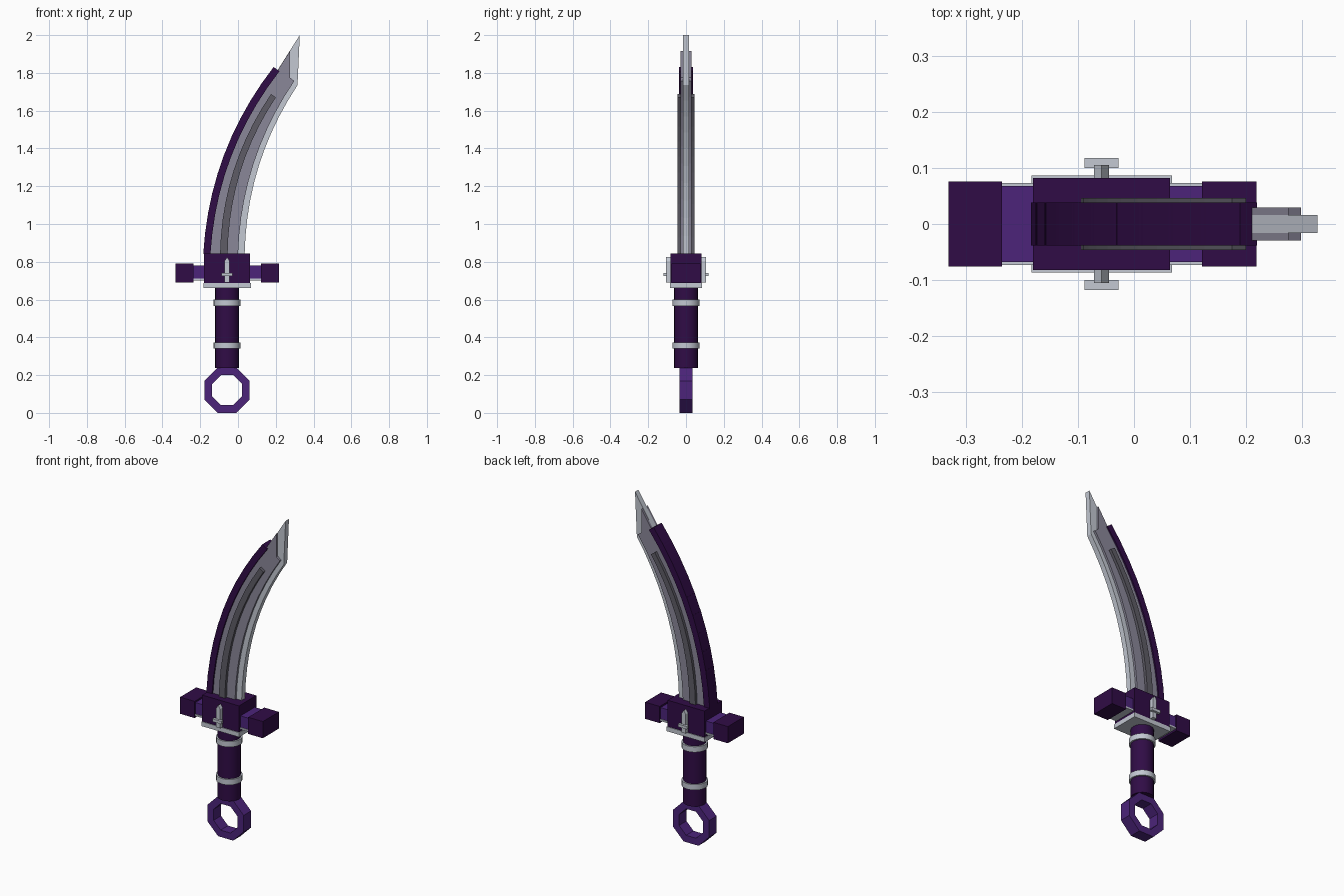
import bpy, bmesh, math
from mathutils import Vector

if "Cube" in bpy.data.objects:
    bpy.data.objects.remove(bpy.data.objects["Cube"])


def srgb(r, g, b):
    f = lambda c: (c / 255 / 12.92) if c < 11 else ((c / 255 + 0.055) / 1.055) ** 2.4
    return (f(r), f(g), f(b), 1)


def material(name, *rgb):
    m = bpy.data.materials.new(name)
    m.diffuse_color = srgb(*rgb)
    m.use_nodes = True
    m.node_tree.nodes["Principled BSDF"].inputs["Base Color"].default_value = m.diffuse_color
    return m


DARK = material("dark purple", 48, 12, 70)
PURPLE = material("purple", 76, 36, 122)
SILVER = material("silver", 195, 200, 210)
STEEL = material("steel grey", 138, 135, 153)
IRON = material("dark grey", 94, 92, 102)


def finish(name, bm, mat):
    bmesh.ops.recalc_face_normals(bm, faces=bm.faces)
    me = bpy.data.meshes.new(name)
    bm.to_mesh(me)
    bm.free()
    me.materials.append(mat)
    ob = bpy.data.objects.new(name, me)
    bpy.context.collection.objects.link(ob)
    return ob


def extrude_y(bm, faces, depth):
    r = bmesh.ops.extrude_face_region(bm, geom=faces)
    bmesh.ops.translate(bm, vec=(0, depth, 0),
                        verts=[v for v in r["geom"] if isinstance(v, bmesh.types.BMVert)])


def strip(name, left, right, half, mat):
    """Band between two outlines in the xz plane, 2*half thick in y."""
    bm = bmesh.new()
    a = [bm.verts.new((x, -half, z)) for x, z in left]
    b = [bm.verts.new((x, -half, z)) for x, z in right]
    faces = [bm.faces.new((a[i], b[i], b[i + 1], a[i + 1])) for i in range(len(a) - 1)]
    faces = bmesh.ops.triangulate(bm, faces=faces, quad_method='SHORT_EDGE')["faces"]
    extrude_y(bm, faces, 2 * half)
    return finish(name, bm, mat)


def prism(name, pts, y0, y1, mat):
    bm = bmesh.new()
    f = bm.faces.new([bm.verts.new((x, y0, z)) for x, z in pts])
    extrude_y(bm, [f], y1 - y0)
    return finish(name, bm, mat)


def box(name, x0, x1, y0, y1, z0, z1, mat):
    return prism(name, [(x0, z0), (x1, z0), (x1, z1), (x0, z1)], y0, y1, mat)


def cylinder(name, r, z0, z1, mat):
    bpy.ops.mesh.primitive_cylinder_add(vertices=20, radius=r, depth=z1 - z0,
                                        location=(CX, 0, (z0 + z1) / 2))
    ob = bpy.context.object
    ob.name = name
    ob.data.materials.append(mat)
    bpy.ops.object.shade_smooth_by_angle()


def bow(p0, p1, sag, n=10):
    """Curve from p0 to p1 that bulges to the left by sag."""
    p0, p1 = Vector(p0), Vector(p1)
    d = (p1 - p0).normalized()
    c = (p0 + p1) / 2 + Vector((-d.y, d.x)) * 2 * sag
    return [p0 * (1 - t) ** 2 + c * 2 * t * (1 - t) + p1 * t * t
            for t in (i / n for i in range(n + 1))]


CX = -0.058

# octagonal pommel ring
ring = [[(CX + r * math.sin(a), 0.12 + r * math.cos(a))
         for a in (math.pi / 8 + i * math.pi / 4 for i in range(9))] for r in (0.13, 0.086)]
bm = bmesh.new()
vo, vi = [[bm.verts.new((x, -0.035, z)) for x, z in c[:8]] for c in ring]
fs = [bm.faces.new((vo[i], vo[(i + 1) % 8], vi[(i + 1) % 8], vi[i])) for i in range(8)]
extrude_y(bm, fs, 0.07)
finish("pommel_ring", bm, PURPLE)

# grip with two bands
cylinder("grip", 0.063, 0.238, 0.67, DARK)
cylinder("lower_band", 0.072, 0.34, 0.373, SILVER)
cylinder("upper_band", 0.072, 0.567, 0.6, SILVER)

# guard: base plate, central block, arms and end blocks
box("guard_plate", -0.183, 0.068, -0.086, 0.086, 0.66, 0.687, SILVER)
box("guard_block", -0.18, 0.064, -0.082, 0.082, 0.687, 0.845, DARK)
box("guard_arms", -0.24, 0.125, -0.068, 0.068, 0.712, 0.78, PURPLE)
box("arm_trim", -0.24, 0.125, -0.073, 0.073, 0.702, 0.712, SILVER)
box("left_end_block", -0.331, -0.235, -0.076, 0.076, 0.69, 0.79, DARK)
box("right_end_block", 0.121, 0.218, -0.076, 0.076, 0.69, 0.79, DARK)

# small dagger ornament on both sides of the guard
for side, s in (("front", -1), ("back", 1)):
    prism(side + "_ornament", [(CX - .013, .69), (CX + .013, .69), (CX + .013, .805),
                               (CX, .825), (CX - .013, .805)], s * .08, s * .105, SILVER)
    box(side + "_ornament_bar", CX - .03, CX + .03, s * .1, s * .118, .724, .741, SILVER)

# blade: thin cutting edge, thicker body, raised ridge
inner = bow((-0.15, 0.84), (0.208, 1.812), 0.08)
strip("cutting_edge", inner + [(0.324, 1.995)],
      bow((0.035, 0.84), (0.315, 1.735), 0.068) + [(0.327, 2.0)], 0.016, SILVER)
strip("blade_body", inner + [(0.275, 1.915)],
      bow((0.0, 0.84), (0.298, 1.757), 0.07) + [(0.275, 1.775)], 0.029, STEEL)
strip("blade_ridge", bow((-0.095, 0.84), (0.175, 1.688), 0.066),
      bow((-0.055, 0.84), (0.2, 1.67), 0.064), 0.046, IRON)

# spine made of overlapping straight segments
mid = bow((-0.165, 0.84), (0.204, 1.82), 0.081)
for i in range(10):
    p, q = mid[i], mid[i + 1]
    d = (q - p).normalized()
    n = Vector((-d.y, d.x)) * 0.019
    p = p - d * (0.008 if i else 0)
    q = q + d * (0.008 if i < 9 else 0)
    prism(f"spine_segment_{i + 1}", [p - n, q - n, q + n, p + n], -0.038, 0.038, DARK)
